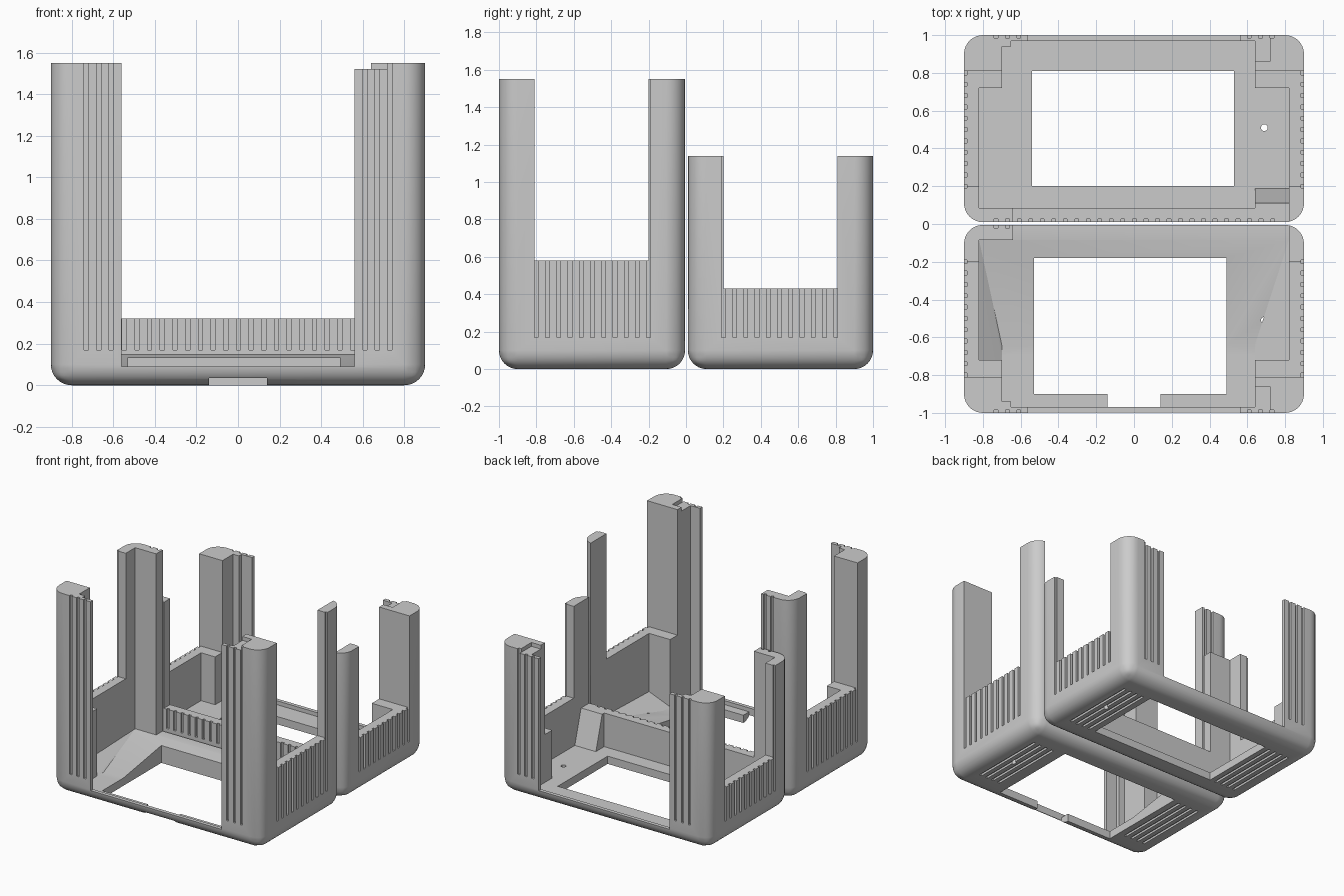
import bpy, bmesh, math

old = bpy.data.objects.get("Cube")
if old:
    bpy.data.objects.remove(old, do_unlink=True)

GREY = (0.6, 0.6, 0.6, 1.0)
mat = bpy.data.materials.new("plain_grey")
mat.use_nodes = True
mat.diffuse_color = GREY
mat.node_tree.nodes["Principled BSDF"].inputs["Base Color"].default_value = GREY

FLOOR = 0.06
TOP = 2.0
RADIUS = 0.1


def make_object(name, bm):
    bmesh.ops.recalc_face_normals(bm, faces=bm.faces)
    mesh = bpy.data.meshes.new(name)
    bm.to_mesh(mesh)
    bm.free()
    obj = bpy.data.objects.new(name, mesh)
    bpy.context.collection.objects.link(obj)
    return obj


def add_prism(bm, x0, x1, outline):
    """Extrude a (y, z) outline from x0 to x1."""
    ends = [[bm.verts.new((x, y, z)) for y, z in outline] for x in (x0, x1)]
    bm.faces.new(ends[0])
    bm.faces.new(ends[1])
    n = len(outline)
    for i in range(n):
        j = (i + 1) % n
        bm.faces.new((ends[0][i], ends[0][j], ends[1][j], ends[1][i]))


def add_box(bm, x0, x1, y0, y1, z0, z1):
    add_prism(bm, x0, x1, [(y0, z0), (y1, z0), (y1, z1), (y0, z1)])


def cut(target, bm):
    """Subtract a temporary cutter from the target."""
    cutter = make_object("cutter", bm)
    cutter.hide_render = True
    mod = target.modifiers.new("cut", "BOOLEAN")
    mod.operation = "DIFFERENCE"
    mod.solver = "EXACT"
    mod.object = cutter
    graph = bpy.context.evaluated_depsgraph_get()
    mesh = bpy.data.meshes.new_from_object(target.evaluated_get(graph))
    target.modifiers.clear()
    target.data = mesh
    bpy.data.objects.remove(cutter, do_unlink=True)


def finish(obj):
    obj.data.materials.clear()
    obj.data.materials.append(mat)
    bpy.ops.object.select_all(action="DESELECT")
    obj.select_set(True)
    bpy.context.view_layer.objects.active = obj
    bpy.ops.object.shade_smooth_by_angle(angle=math.radians(30))


def rounded_block(name, y0, y1, height):
    bm = bmesh.new()
    add_box(bm, -0.9, 0.9, y0, y1, 0, height)
    edges = [e for e in bm.edges if min(v.co.z for v in e.verts) < 0.01]
    bmesh.ops.bevel(bm, geom=edges, offset=RADIUS, segments=8,
                    profile=0.5, affect="EDGES")
    return make_object(name, bm)


def shell(name, side, depth, height, side_height, inner_wall, ramped, hole):
    """Half case; v is the distance inward from its open outer face."""
    def y(v):
        return side * (1 - v)

    body = rounded_block(name, y(0), y(depth), height)

    def cut_box(x0, x1, v0, v1, z0, z1=TOP):
        bm = bmesh.new()
        add_box(bm, x0, x1, y(v0), y(v1), z0, z1)
        cut(body, bm)

    # main cavity, with a ramped floor where asked
    rise = inner_wall if ramped else FLOOR
    bm = bmesh.new()
    add_prism(bm, -0.82, 0.82, [(y(v), z) for v, z in (
        (0.28, FLOOR), (0.36, FLOOR), (0.915, rise), (0.915, TOP), (0.28, TOP))])
    cut(body, bm)

    # space between the outer posts, stepped on one side
    cut_box(-0.70, 0.64, 0.06, 0.30, FLOOR)
    cut_box(-0.65, 0.64, 0.03, 0.08, FLOOR)
    # outer opening, side windows and low inner wall
    cut_box(-0.56, 0.56, -0.1, 0.04, 0.09)
    cut_box(-1.0, 1.0, 0.19, 0.80, side_height)
    cut_box(-0.64, 0.82, 0.89, 1.1, inner_wall)
    # floor window
    cut_box(hole[0], hole[1], hole[2], hole[3], -0.1)
    if ramped:
        cut_box(-0.14, 0.14, 0.03, 0.12, -0.1)
        cut_box(-0.14, 0.14, -0.1, 0.05, -0.1, 0.035)
    # shallow recess on top of the outer post
    cut_box(0.5, 0.72, -0.1, 0.14, height - 0.03)

    # screw hole
    bm = bmesh.new()
    bmesh.ops.create_cone(bm, cap_ends=True, segments=16, radius1=0.018,
                          radius2=0.018, depth=1)
    bmesh.ops.translate(bm, vec=(0.69, side * 0.51, 0), verts=bm.verts)
    cut(body, bm)

    # upright grooves around the walls
    bm = bmesh.new()
    w, d = 0.01, 0.016
    for s in (-1, 1):
        for i in range(11):
            v = 0.2 + i * 0.06
            add_box(bm, s * (0.9 - d), s * 0.95, y(v - w), y(v + w), 0.17, TOP)
        for i in range(3):
            x = s * (0.61 + i * 0.06)
            add_box(bm, x - w, x + w, y(-0.05), y(d), 0.17, TOP)
    for i in range(25):
        x = -0.73 + i * 0.061
        add_box(bm, x - w, x + w, y(depth - d), y(depth + 0.05), 0.17, TOP)
    cut(body, bm)

    # long grooves under the base
    bm = bmesh.new()
    for s in (-1, 1):
        for i in range(4):
            x = s * (0.59 + i * 0.055)
            add_box(bm, x - w, x + w, y(0.2), y(0.8), -0.05, d)
    cut(body, bm)
    finish(body)


shell("front_shell", -1, 0.995, 1.55, 0.58, 0.15, True, (-0.53, 0.49, 0.10, 0.82))
shell("rear_shell", 1, 0.99, 1.14, 0.43, 0.32, False, (-0.54, 0.53, 0.19, 0.80))

# sloped corner fillets on the ramped floor
for label, s, inner in (("right", -1, 0.70), ("left", 1, 0.64)):
    bm = bmesh.new()
    for px, py, pz in ((0.82, -0.08, 0.15), (inner, -0.64, FLOOR),
                       (0.82, -0.72, 0.13), (0.82, -0.72, 0.03),
                       (inner, -0.72, FLOOR), (0.82, -0.08, 0.03)):
        bm.verts.new((s * px, py, pz))
    bmesh.ops.convex_hull(bm, input=bm.verts)
    finish(make_object(label + "_floor_fillet", bm))

# slanted support against the inner wall of the rear shell
bm = bmesh.new()
add_prism(bm, 0.64, 0.825, [(0.08, 0.05), (0.19, 0.05), (0.11, 0.32), (0.08, 0.32)])
finish(make_object("wall_support", bm))
